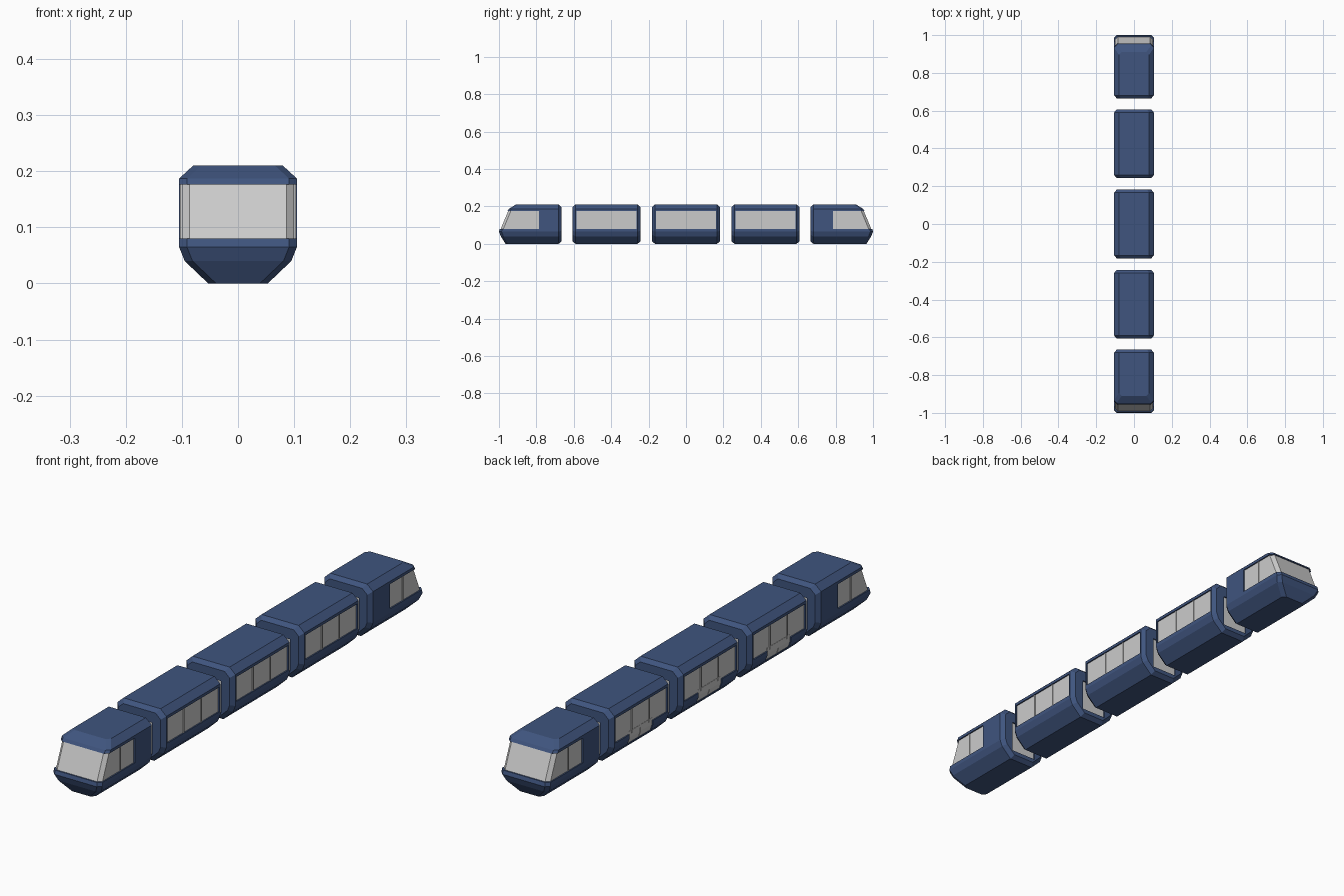
import bpy, bmesh

if "Cube" in bpy.data.objects:
    bpy.data.objects.remove(bpy.data.objects["Cube"])

# Cross-section (half width, height)
SECTION = [(.053, 0), (.095, .04), (.105, .065), (.105, .187), (.08, .21)]
# Nose (half width, height, front y)
NOSE = [(.053, 0, .965), (.095, .04, .99), (.105, .065, 1.0), (.105, .08, .996),
        (.105, .175, .955), (.105, .187, .947), (.08, .21, .91)]
WIN_LO, WIN_HI = .08, .176

blue = bpy.data.materials.new("body_blue")
blue.diffuse_color = (.05, .09, .21, 1)
blue.use_nodes = True
blue.node_tree.nodes["Principled BSDF"].inputs["Base Color"].default_value = blue.diffuse_color


def hull(name, pts, mat=None):
    """Convex solid round a set of points, with flat faces merged."""
    bm = bmesh.new()
    vs = [bm.verts.new(p) for p in pts]
    res = bmesh.ops.convex_hull(bm, input=vs)
    loose = [g for g in set(res["geom_interior"] + res["geom_unused"])
             if isinstance(g, bmesh.types.BMVert)]
    bmesh.ops.delete(bm, geom=loose, context='VERTS')
    bmesh.ops.dissolve_limit(bm, angle_limit=.01, verts=bm.verts[:], edges=bm.edges[:])
    bmesh.ops.recalc_face_normals(bm, faces=bm.faces[:])
    me = bpy.data.meshes.new(name)
    bm.to_mesh(me)
    bm.free()
    ob = bpy.data.objects.new(name, me)
    bpy.context.collection.objects.link(ob)
    if mat:
        me.materials.append(mat)
    return ob


def box(name, x, y, z, mat=None):
    return hull(name, [(a, b, c) for a in x for b in y for c in z], mat)


def carve(ob, cutters):
    """Cut recesses, then discard the cutters."""
    for c in cutters:
        m = ob.modifiers.new("recess", 'BOOLEAN')
        m.object, m.operation, m.solver = c, 'DIFFERENCE', 'EXACT'
        bpy.context.view_layer.objects.active = ob
        bpy.ops.object.modifier_apply(modifier=m.name)
        bpy.data.objects.remove(c)


def end_ring(y, inner):
    """Chamfered car end: full section at inner, smaller one at y."""
    pts = []
    for w, z in SECTION:
        for s in (-1, 1):
            pts += [(s * w, inner, z), (s * w * .87, y, .105 + (z - .105) * .87)]
    return pts


def end_panel(y, s):
    """Grey panel in a car end facing s; returns its recess cutter."""
    box("end_panel", (-.055, .055), (y - s * .03, y - s * .005), (.03, .155))
    return box("cutter", (-.055, .055), (y - s * .008, y + s * .05), (.03, .155))


def middle_car(cy):
    a, b = cy - .182, cy + .182
    body = hull("middle_car_body", end_ring(a, a + .016) + end_ring(b, b - .016), blue)
    cutters = [end_panel(a, -1), end_panel(b, 1)]
    # Side window recesses over one glass core
    for s in (-1, 1):
        cutters.append(box("cutter", (s * .098, s * .2), (cy - .16, cy + .16), (WIN_LO, WIN_HI)))
        for i in (-1, 1):
            y = cy + i * .053
            box("window_bar", (s * .098, s * .103), (y - .003, y + .003), (WIN_LO, WIN_HI))
    box("side_windows", (-.1, .1), (cy - .161, cy + .161), (WIN_LO - .001, WIN_HI + .001))
    # Door on the left side, following the curved-in lower body
    y0, y1 = cy - .072, cy + .072
    cutters.append(box("cutter", (-.2, -.088), (y0, y1), (.04, .09)))
    lower = [(-.093, .041), (-.101, .065), (-.101, .09), (-.08, .09), (-.08, .041)]
    for p, q in ((y0, cy - .001), (cy + .001, y1)):
        hull("door_leaf", [(x, y, z) for x, z in lower for y in (p, q)])
    carve(body, cutters)


def nose_points(levels, inset, chamfer, s):
    pts = []
    for w, z, yf in levels:
        w, yf = w - inset, yf - inset
        for m in (-1, 1):
            pts += [(m * (w - chamfer), s * yf, z), (m * w, s * (yf - chamfer), z)]
    return pts


def end_car(s):
    body = hull("end_car_body", nose_points(NOSE, 0, .014, s)
                + end_ring(s * .665, s * .681), blue)
    # Wrap-around recess for the windscreen and cab side windows
    cutters = [end_panel(s * .665, -s),
               box("cutter", (-.2, .2), (s * .785, s * 1.2), (WIN_LO, WIN_HI))]
    carve(body, cutters)
    glass = [(.105, WIN_LO - .001, .996), (.105, WIN_HI + .001, .955)]
    hull("windscreen", nose_points(glass, .005, .014, s)
         + [(x, s * .78, z) for x in (-.1, .1) for z in (WIN_LO - .001, WIN_HI + .001)])
    for m in (-1, 1):
        box("cab_window_bar", (m * .098, m * .103), (s * .867, s * .873), (WIN_LO, WIN_HI))


for cy in (-.425, 0, .425):
    middle_car(cy)
for s in (-1, 1):
    end_car(s)
